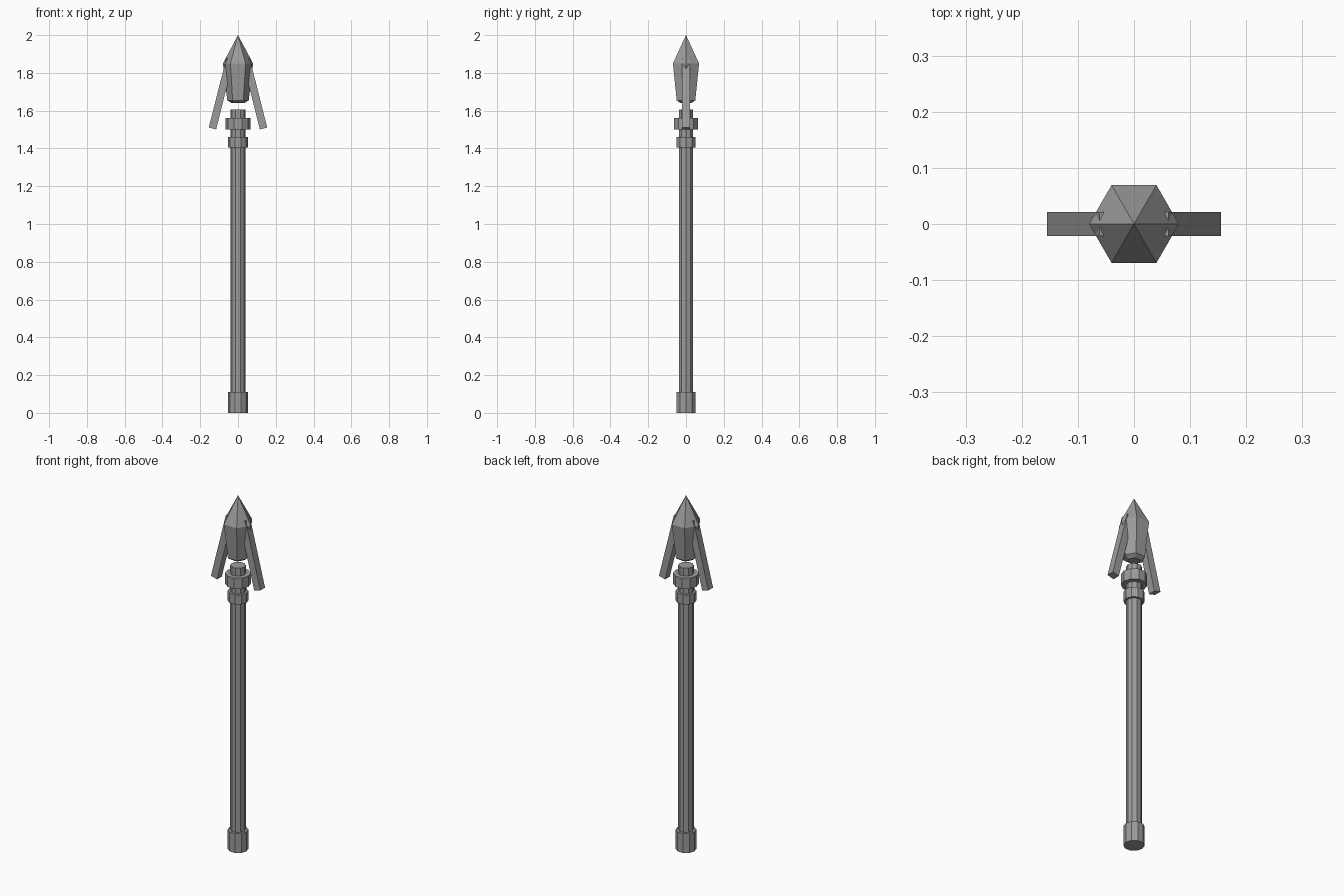
import bpy, bmesh, math
from mathutils import Matrix

if "Cube" in bpy.data.objects:
    bpy.data.objects.remove(bpy.data.objects["Cube"])

grey = bpy.data.materials.new("steel grey")
grey.diffuse_color = (0.33, 0.33, 0.33, 1)
grey.use_nodes = True
grey.node_tree.nodes["Principled BSDF"].inputs["Base Color"].default_value = grey.diffuse_color


def finish(name, bm):
    bmesh.ops.recalc_face_normals(bm, faces=bm.faces)
    me = bpy.data.meshes.new(name)
    bm.to_mesh(me)
    bm.free()
    me.materials.append(grey)
    ob = bpy.data.objects.new(name, me)
    bpy.context.collection.objects.link(ob)
    return ob


def lathe(name, sides, rings):
    """Flat-sided solid from (radius, height) rings; radius 0 is a point."""
    bm = bmesh.new()
    loops = []
    for r, z in rings:
        n = sides if r else 1
        loops.append([bm.verts.new((r * math.cos(2 * math.pi * i / sides),
                                    r * math.sin(2 * math.pi * i / sides), z))
                      for i in range(n)])
    for a, b in zip(loops, loops[1:]):
        for i in range(sides):
            j = (i + 1) % sides
            if len(b) == 1:
                bm.faces.new((a[i], a[j], b[0]))
            else:
                bm.faces.new((a[i], a[j], b[j], b[i]))
    for loop in (loops[0], loops[-1]):
        if len(loop) > 1:
            bm.faces.new(loop)
    return finish(name, bm)


# Shaft with butt cap and two collars, all ten-sided
for name, r, z0, z1 in (("shaft", 0.04, 0.02, 1.605),
                        ("butt_cap", 0.053, 0, 0.11),
                        ("lower_collar", 0.053, 1.405, 1.46),
                        ("upper_collar", 0.066, 1.50, 1.56)):
    lathe(name, 10, [(r, z0), (r, z1)])

# Six-sided floating spear head
lathe("spear_head", 6, [(0.033, 1.64), (0.057, 1.655), (0.08, 1.85), (0, 2)])

# Barbs sweeping down and out from the head
for side, label in ((-1, "left"), (1, "right")):
    bm = bmesh.new()
    bmesh.ops.create_cube(bm, size=1, matrix=(
        Matrix.Translation((side * 0.0887, 0, 1.69))
        @ Matrix.Rotation(-side * 0.248, 4, 'Y')
        @ Matrix.Diagonal((0.04, 0.042, 0.38, 1))))
    finish(label + "_barb", bm)
